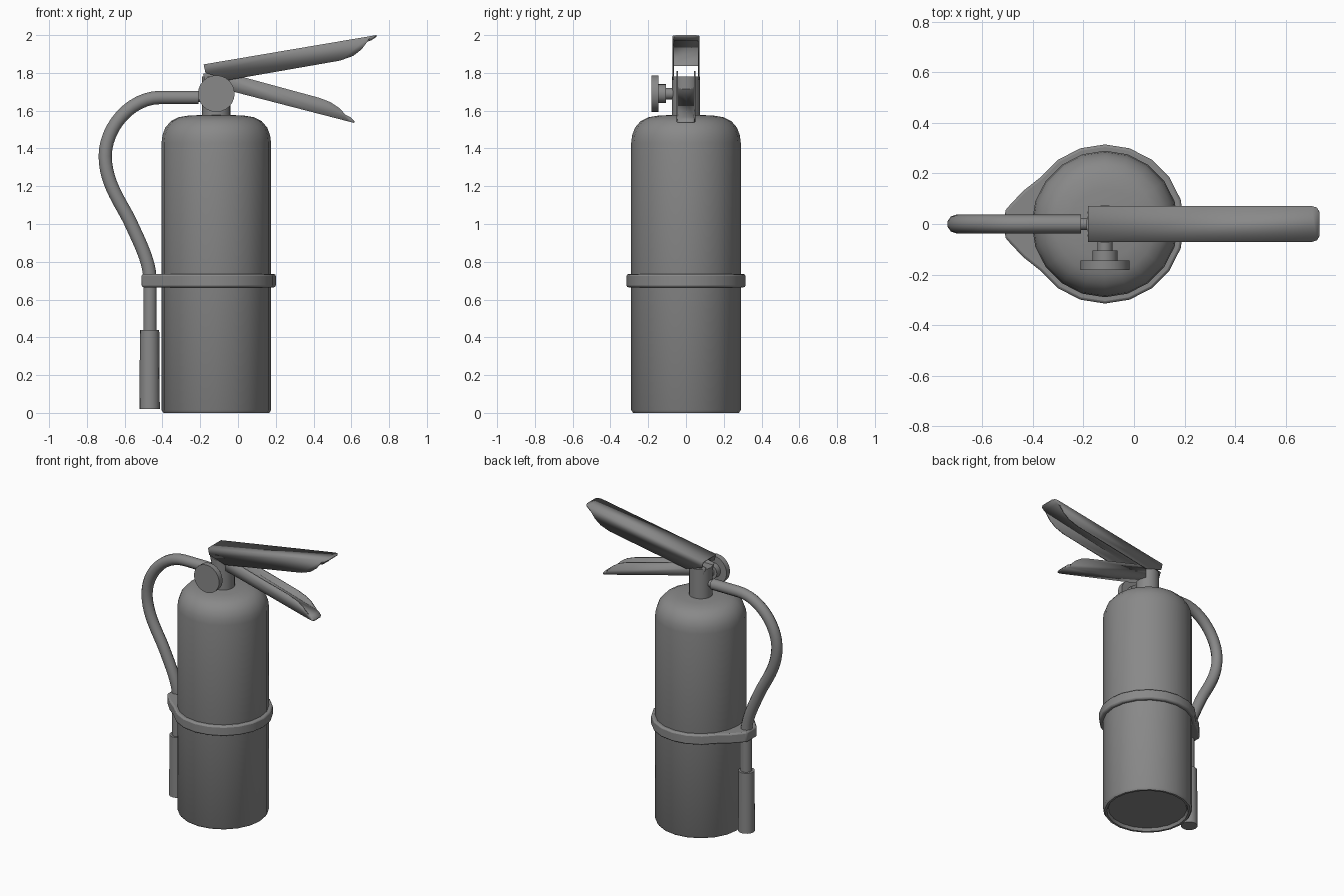
import bpy, bmesh, math
from mathutils import Matrix, Vector

cube = bpy.data.objects.get("Cube")
if cube:
    bpy.data.objects.remove(cube, do_unlink=True)

grey = bpy.data.materials.new("plain grey")
grey.use_nodes = True
COLOUR = (0.25, 0.25, 0.25, 1)
grey.diffuse_color = COLOUR
grey.node_tree.nodes["Principled BSDF"].inputs["Base Color"].default_value = COLOUR

AXIS = -0.115   # x of the tank's centre line
SIDES = 20


def finish(bm, name, merge=True):
    """Turn a bmesh into a smooth-by-angle grey object."""
    if merge:
        bmesh.ops.remove_doubles(bm, verts=bm.verts, dist=1e-5)
    bmesh.ops.recalc_face_normals(bm, faces=bm.faces)
    mesh = bpy.data.meshes.new(name)
    bm.to_mesh(mesh)
    bm.free()
    ob = bpy.data.objects.new(name, mesh)
    bpy.context.collection.objects.link(ob)
    mesh.materials.append(grey)
    bpy.ops.object.select_all(action='DESELECT')
    ob.select_set(True)
    bpy.context.view_layer.objects.active = ob
    bpy.ops.object.shade_smooth_by_angle(angle=math.radians(35))
    return ob


def lathe(name, profile, matrix, sides=SIDES):
    """Spin (radius, height) points about local z, then place the result."""
    bm = bmesh.new()
    verts = [bm.verts.new((0, r, h)) for r, h in profile]
    edges = [bm.edges.new(pair) for pair in zip(verts, verts[1:])]
    bmesh.ops.spin(bm, geom=verts + edges, axis=(0, 0, 1), cent=(0, 0, 0),
                   angle=math.tau, steps=sides)
    bmesh.ops.remove_doubles(bm, verts=bm.verts, dist=1e-5)
    bmesh.ops.transform(bm, matrix=matrix, verts=bm.verts)
    return finish(bm, name)


def bevel(ob, width, segments=2):
    mod = ob.modifiers.new("soft edges", 'BEVEL')
    mod.width, mod.segments = width, segments
    mod.limit_method, mod.angle_limit = 'ANGLE', math.radians(40)


upright = Matrix.Translation((AXIS, 0, 0))

# Tank with rounded shoulder and recessed base
lathe("tank", [(0, 0.02), (0.255, 0.02), (0.265, 0), (0.28, 0), (0.29, 0.015),
               (0.29, 1.43), (0.285, 1.47), (0.27, 1.51), (0.24, 1.545),
               (0.2, 1.565), (0.14, 1.575), (0, 1.578)], upright)

# Valve neck
lathe("valve_neck", [(0, 1.56), (0.075, 1.56), (0.075, 1.78), (0, 1.78)], upright)

# Pressure gauge, pointing to the front
lathe("pressure_gauge",
      [(0, 0.05), (0.03, 0.05), (0.03, 0.105), (0.05, 0.105), (0.05, 0.145),
       (0.097, 0.145), (0.097, 0.183), (0, 0.183)],
      Matrix.Translation((AXIS, 0, 1.69)) @ Matrix.Rotation(math.pi / 2, 4, 'X'), 24)

# Strap around the tank, drawn out to a clip that holds the hose
bm = bmesh.new()
R = 0.315
outline = [(AXIS + R * math.cos(math.tau * i / SIDES), R * math.sin(math.tau * i / SIDES))
           for i in range(-8, 9)]
clip = [(-0.44, 0.13), (-0.51, 0.055)]
outline += clip + [(x, -y) for x, y in reversed(clip)]
face = bm.faces.new([bm.verts.new((x, y, 0.665)) for x, y in outline])
top = bmesh.ops.extrude_face_region(bm, geom=[face])["geom"]
bmesh.ops.translate(bm, vec=(0, 0, 0.07),
                    verts=[v for v in top if isinstance(v, bmesh.types.BMVert)])
bevel(finish(bm, "hose_strap"), 0.01)

# Hose
curve = bpy.data.curves.new("hose", 'CURVE')
curve.dimensions = '3D'
curve.bevel_depth, curve.bevel_resolution = 0.037, 3
curve.resolution_u, curve.use_fill_caps = 12, True
# centre x, z and tangent (dx, dz) at each knot
knots = [(-0.21, 1.67, -0.06, 0), (-0.41, 1.67, -0.16, 0), (-0.703, 1.36, 0, -0.15),
         (-0.565, 1.0, 0.045, -0.1), (-0.466, 0.7, 0, -0.1), (-0.466, 0.42, 0, -0.08)]
spline = curve.splines.new('BEZIER')
spline.bezier_points.add(len(knots) - 1)
for p, (x, z, dx, dz) in zip(spline.bezier_points, knots):
    p.handle_left_type = p.handle_right_type = 'FREE'
    p.co = (x, 0, z)
    p.handle_left = p.co - Vector((dx, 0, dz))
    p.handle_right = p.co + Vector((dx, 0, dz))
curve.materials.append(grey)
bpy.context.collection.objects.link(bpy.data.objects.new("hose", curve))

# Thin connector between hose and valve
lathe("hose_connector", [(0, 0), (0.024, 0), (0.024, 0.1), (0, 0.1)],
      Matrix.Translation((-0.23, 0, 1.67)) @ Matrix.Rotation(math.pi / 2, 4, 'Y'), 16)

# Nozzle
lathe("nozzle", [(0, 0.02), (0.054, 0.02), (0.051, 0.44), (0, 0.44)],
      Matrix.Translation((-0.468, 0, 0)), 16)


def lever(name, back, tip, flange, half, thick=0.008):
    """Folded sheet: a strip from back to tip with a flange down each side."""
    bm = bmesh.new()
    back, tip = Vector((back[0], 0, back[1])), Vector((tip[0], 0, tip[1]))
    neck = tip.lerp(back, 0.035)
    mid = tip.lerp(back, 0.01)

    def row(points, y):
        return [bm.verts.new((p.x, y, p.z)) for p in points]
    left, right = row((back, neck), half), row((back, neck), -half)
    ends = row((mid,), half * 0.9) + row((tip,), half * 0.65)
    ends += row((tip,), -half * 0.65) + row((mid,), -half * 0.9)
    bm.faces.new(left + ends + right[::-1])
    for edge, y in ((left, half), (right, -half)):
        bm.faces.new(edge + row([Vector((x, 0, z)) for x, z in flange], y))
    ob = finish(bm, name)
    mod = ob.modifiers.new("sheet thickness", 'SOLIDIFY')
    mod.thickness, mod.offset = thick, -1
    mod.use_even_offset = True
    return ob


# Squeeze lever above, opening downward
lever("squeeze_lever", (-0.182, 1.845), (0.733, 2.0),
      [(0.685, 1.965), (0.655, 1.925), (0.61, 1.89), (0.54, 1.865),
       (-0.05, 1.762), (-0.172, 1.8)], 0.072)

# Carrying handle below, opening upward
lever("carrying_handle", (-0.17, 1.738), (0.615, 1.535),
      [(0.57, 1.578), (0.535, 1.615), (0.49, 1.645), (0.43, 1.668),
       (0, 1.785), (-0.1, 1.81), (-0.185, 1.795)], 0.05)
